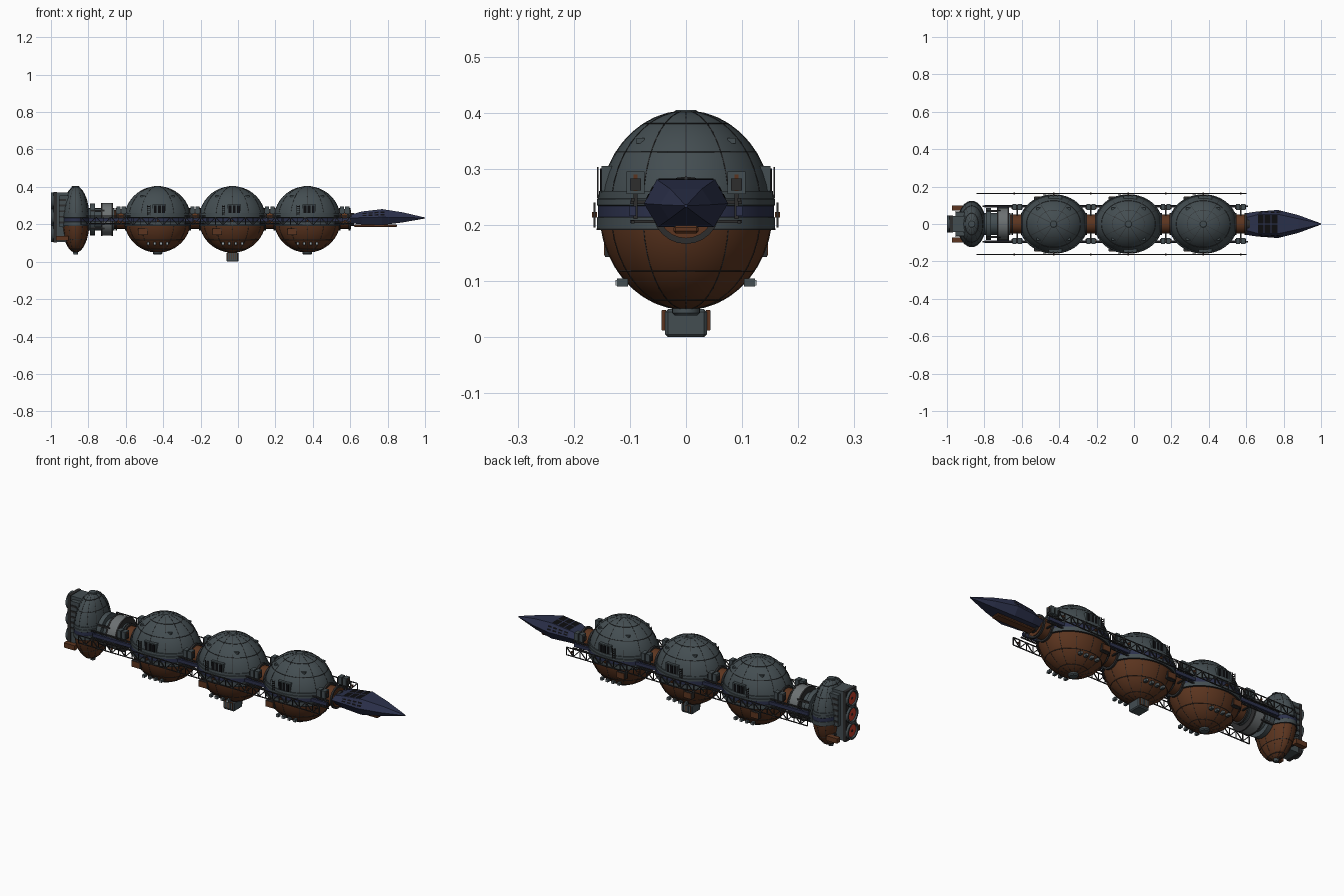
import bpy, bmesh, math
from mathutils import Vector, Matrix

if "Cube" in bpy.data.objects:
    bpy.data.objects.remove(bpy.data.objects["Cube"])

def material(name, *rgb):
    m = bpy.data.materials.new(name)
    m.diffuse_color = (*rgb, 1)
    m.use_nodes = True
    m.node_tree.nodes["Principled BSDF"].inputs["Base Color"].default_value = m.diffuse_color
    return m

GREY = material("slate grey", 0.057, 0.075, 0.083)
RUST = material("rust brown", 0.108, 0.036, 0.014)
BLUE = material("navy blue", 0.025, 0.031, 0.072)
DARK = material("dark iron", 0.026, 0.026, 0.027)
BLACK = material("black glass", 0.004, 0.004, 0.005)
PALE = material("pale steel", 0.15, 0.165, 0.17)
GLOW = material("engine red", 0.55, 0.05, 0.025)
LAMP = material("lamp glass", 0.32, 0.36, 0.38)
MID = 0.226
BALLS = (-0.43, -0.03, 0.37)
RX, RY, RZ = 0.178, 0.154, 0.177

def finish(name, bm, mats, smooth=False):
    bmesh.ops.recalc_face_normals(bm, faces=bm.faces)
    me = bpy.data.meshes.new(name)
    bm.to_mesh(me)
    bm.free()
    for m in mats:
        me.materials.append(m)
    ob = bpy.data.objects.new(name, me)
    bpy.context.collection.objects.link(ob)
    if smooth:
        bpy.ops.object.select_all(action='DESELECT')
        ob.select_set(True)
        bpy.context.view_layer.objects.active = ob
        bpy.ops.object.shade_smooth_by_angle(angle=math.radians(35))
    return ob

def boxes(name, mat, items, mirror=True):
    """Boxes from (x, y, z, sx, sy, sz), mirrored across y."""
    bm = bmesh.new()
    for x, y, z, sx, sy, sz in items:
        for s in ((1, -1) if mirror else (1,)):
            bmesh.ops.create_cube(bm, size=1, matrix=Matrix.Translation((x, y * s, z)) @ Matrix.Diagonal((sx, sy, sz, 1)))
    return finish(name, bm, [mat])

def struts(name, mat, segs, w):
    """Square bars between pairs of points."""
    bm = bmesh.new()
    for a, b in segs:
        a, b = Vector(a), Vector(b)
        d = b - a
        rot = d.to_track_quat('Z', 'Y').to_matrix().to_4x4()
        bmesh.ops.create_cube(bm, size=1, matrix=Matrix.Translation((a + b) / 2) @ rot @ Matrix.Diagonal((w, w, d.length, 1)))
    return finish(name, bm, [mat])

def lathe(name, profile, mats, loc, scale=(1, 1), axis='Z', n=32, rule=lambda h: 0):
    """Spin (radius, height) points; rule(height) picks the material."""
    bm = bmesh.new()
    rings = []
    for r, h in profile:
        ring = []
        for i in range(n):
            a = 2 * math.pi * i / n
            u, v = r * scale[0] * math.cos(a), r * scale[1] * math.sin(a)
            p = Vector((u, v, h)) if axis == 'Z' else Vector((h, u, v))
            ring.append(bm.verts.new(p + Vector(loc)))
        rings.append(ring)
    for k in range(len(rings) - 1):
        for i in range(n):
            j = (i + 1) % n
            f = bm.faces.new((rings[k][i], rings[k][j], rings[k + 1][j], rings[k + 1][i]))
            f.material_index = rule((profile[k][1] + profile[k + 1][1]) / 2)
    bm.faces.new(rings[0]).material_index = rule(profile[0][1])
    bm.faces.new(rings[-1]).material_index = rule(profile[-1][1])
    return finish(name, bm, mats, True)

def tube(name, mat, x0, x1, r, z=MID, y=0, n=24):
    return lathe(name, [(r, x0), (r, x1)], [mat], (0, y, z), axis='X', n=n)

def hull(name, cx, rx, ry):
    """Two-tone ellipsoid with a stepped belt and panel seams."""
    split = math.asin(-0.030 / RZ)
    lat = [-math.pi / 2 + 0.03 + (split + math.pi / 2 - 0.03) * i / 10 for i in range(11)]
    lat += [split + (math.pi / 2 - 0.03 - split) * i / 12 for i in range(1, 13)]
    lathe(name, [(math.cos(t), RZ * math.sin(t)) for t in lat], [RUST, GREY], (cx, 0, MID),
          (rx, ry), n=48, rule=lambda h: int(h > -0.03))
    belt = [(0.97, -0.034), (1.03, -0.034), (1.03, -0.013), (1.018, -0.012), (1.018, 0.008),
            (1.03, 0.009), (1.03, 0.020), (1.012, 0.021), (1.008, 0.034), (0.95, 0.034)]
    lathe(name + "_belt", belt, [GREY, BLUE], (cx, 0, MID), (rx, ry), n=48,
          rule=lambda h: int(-0.0123 < h < 0.0083))
    def pt(t, a):
        return (cx + rx * math.cos(t) * math.cos(a), ry * math.cos(t) * math.sin(a), MID + RZ * math.sin(t))
    seams = []
    for m in range(12):
        a = m * math.pi / 6
        seams += [(pt(-1.5 + 0.15 * i, a), pt(-1.35 + 0.15 * i, a)) for i in range(20)]
    for z in (-0.108, 0.104, 0.155, -0.16):
        t = math.asin(z / RZ)
        seams += [(pt(t, i * math.pi / 24), pt(t, (i + 1) * math.pi / 24)) for i in range(48)]
    struts(name + "_seams", DARK, seams, 0.0018)
    rim = [(1.033 * k, z) for k, z in ((0.99, -0.0355), (1, -0.0355), (1, -0.0325), (0.99, -0.0325))]
    lathe(name + "_belt_edge", rim, [DARK], (cx, 0, MID), (rx, ry), n=48)
    lathe(name + "_top_hatch", [(0.021, 0.395), (0.021, 0.402), (0.017, 0.405)], [GREY], (cx, 0, 0), n=20)

# Cargo spheres with their fittings
for i, cx in enumerate(BALLS):
    hull(f"cargo_sphere_{i + 1}", cx, RX, RY)
    boxes("window_housing", GREY, [(cx + 0.01, 0.141, 0.28, 0.072, 0.02, 0.05)])
    boxes("window_panes", BLACK, [(cx - 0.012 + 0.022 * k, 0.151, 0.28, 0.015, 0.005, 0.04) for k in range(3)])
    boxes("side_ladder_rails", DARK, [(cx + dx, 0.157, 0.275, 0.003, 0.003, 0.056) for dx in (-0.04, -0.055)])
    boxes("side_ladder_rungs", DARK, [(cx - 0.0475, 0.157, 0.255 + 0.01 * k, 0.015, 0.003, 0.003) for k in range(5)])
    boxes("cargo_door", RUST, [(cx - 0.08, 0.135, 0.16, 0.045, 0.022, 0.03)])
    boxes("cargo_door_frame", DARK, [(cx - 0.08, 0.133, 0.16, 0.05, 0.022, 0.035)])
    boxes("lamp_bodies", GREY, [(cx - 0.05 + 0.034 * k, 0.113, 0.097, 0.014, 0.02, 0.014) for k in range(4)])
    boxes("lamp_lenses", LAMP, [(cx - 0.05 + 0.034 * k, 0.124, 0.097, 0.01, 0.004, 0.01) for k in range(4)])
    boxes("dome_vents", GREY, [(cx + dx, 0.081, 0.35, 0.022, 0.014, 0.01) for dx in (-0.08, 0.08)])
    if cx != BALLS[1]:
        lathe("bottom_port", [(0.02, 0.038), (0.025, 0.043), (0.025, 0.06)], [GREY], (cx, 0, 0), n=20)

# Belly module under the middle sphere
boxes("belly_module", GREY, [(-0.03, 0, 0.025, 0.065, 0.074, 0.05)], False).modifiers.new("bevel", 'BEVEL').width = 0.005
boxes("belly_side_plates", RUST, [(-0.03, 0.039, 0.03, 0.052, 0.007, 0.036)])
boxes("belly_ribs", GREY, [(-0.05 + 0.01 * k, 0.042, 0.03, 0.007, 0.003, 0.034) for k in range(5)])

# Spine and joints between the spheres
tube("spine_tube", DARK, -0.85, 0.62, 0.035)
for gx in (-0.625, -0.23, 0.17, 0.57):
    tube("joint_collar", RUST, gx - 0.035, gx + 0.035, 0.05)
    for dx in (-0.026, 0.026):
        tube("joint_ring", DARK, gx + dx - 0.005, gx + dx + 0.005, 0.06)
    boxes("joint_pods", GREY, [(gx + dx, 0.09, 0.275, 0.022, 0.032, 0.04) for dx in (-0.014, 0.014)])
    boxes("joint_pod_core", DARK, [(gx, 0.09, 0.272, 0.06, 0.02, 0.022)])
    boxes("joint_pod_posts", DARK, [(gx + dx, 0.09, 0.24, 0.006, 0.008, 0.06) for dx in (-0.017, 0.017)])
    boxes("pod_dots", RUST, [(gx + 0.025, 0.09, z, 0.004, 0.008, 0.008) for z in (0.264, 0.286)])
    boxes("joint_crossbars", DARK, [(gx, 0, z, 0.008, 0.2, 0.006) for z in (0.206, 0.24)], False)
boxes("inner_rails", DARK, [(-0.1, 0.095, z, 1.42, 0.006, 0.006) for z in (0.205, 0.245)])
boxes("inner_beams", BLUE, [(-0.1, 0.095, 0.225, 1.4, 0.012, 0.018)])

# Outer lattice rails with rust brackets
segs = []
for y in (-0.163, 0.163):
    segs += [((-0.84, y, z), (0.6, y, z)) for z in (0.197, 0.238)]
    for k in range(36):
        x = -0.84 + 0.04 * k
        za, zb = (0.197, 0.238) if k % 2 else (0.238, 0.197)
        segs += [((x, y, za), (x + 0.04, y, zb)), ((x, y, 0.197), (x, y, 0.238))]
    segs.append(((0.6, y, 0.197), (0.6, y, 0.238)))
struts("lattice_rails", DARK, segs, 0.0042)
boxes("lattice_brackets", RUST, [(x, 0.163, 0.218, 0.008, 0.009, 0.009) for x in (-0.64, -0.43, -0.23, -0.03, 0.17, 0.37, 0.57)])

# Rear coupling
tube("coupling_drum", PALE, -0.725, -0.67, 0.087, n=32)
tube("coupling_neck", GREY, -0.80, -0.66, 0.06)
tube("coupling_flange", GREY, -0.79, -0.765, 0.085, n=32)
for x in (-0.728, -0.672):
    tube("coupling_band", DARK, x - 0.004, x + 0.004, 0.089, n=32)
boxes("coupling_rods", DARK, [(-0.75, 0.07, z, 0.07, 0.01, 0.01) for z in (0.18, 0.272)])

# Engine hull, block and stacked nozzles
hull("engine_hull", -0.868, 0.074, 0.12)
lathe("engine_bottom_port", [(0.012, 0.038), (0.015, 0.06)], [GREY], (-0.868, 0, 0), n=16)
boxes("engine_block", GREY, [(-0.935, 0, 0.238, 0.07, 0.085, 0.265)], False)
boxes("engine_back_plate", DARK, [(-0.978, 0, 0.238, 0.018, 0.09, 0.27)], False)
boxes("engine_cheeks", GREY, [(-0.93, 0.05, 0.27, 0.05, 0.03, 0.17)])
boxes("engine_block_slots", DARK, [(-0.938, 0.066, 0.21 + 0.03 * k, 0.036, 0.004, 0.01) for k in range(5)])
boxes("engine_side_tanks", RUST, [(-0.94, 0.086, 0.125, 0.065, 0.026, 0.026)])
boxes("engine_tank_arms", DARK, [(-0.92, 0.06, 0.13, 0.02, 0.03, 0.012)])
for z in (0.15, 0.238, 0.326):
    lathe("nozzle", [(0.036, -0.95), (0.044, -0.975), (0.045, -1.0), (0.036, -1.0), (0.032, -0.988)],
          [GREY], (0, 0, z), axis='X', n=28)
    tube("nozzle_glow", GLOW, -0.993, -0.985, 0.033, z)
    tube("nozzle_hub", DARK, -0.996, -0.99, 0.006, z, n=12)

# Pointed command nose: x, top width, top z, side width, side z, base width, base z
SECTIONS = [(0.60, .034, .25, .058, .232, .034, .206), (0.66, .05, .268, .067, .236, .045, .2),
            (0.77, .052, .281, .075, .238, .05, .196), (0.88, .028, .264, .047, .236, .03, .21),
            (1.0, .002, .236, .003, .234, .002, .231)]
bm = bmesh.new()
rings = [[bm.verts.new(p) for p in ((x, -tw, tz), (x, tw, tz), (x, mw, mz), (x, bw, bz), (x, -bw, bz), (x, -mw, mz))]
         for x, tw, tz, mw, mz, bw, bz in SECTIONS]
for a, b in zip(rings, rings[1:]):
    for i in range(6):
        j = (i + 1) % 6
        bm.faces.new((a[i], a[j], b[j], b[i]))
bm.faces.new(rings[0])
bm.faces.new(rings[-1])
finish("command_nose", bm, [BLUE])

def nose_at(x):
    for a, b in zip(SECTIONS, SECTIONS[1:]):
        if x <= b[0]:
            t = (x - a[0]) / (b[0] - a[0])
            return [p + (q - p) * t for p, q in zip(a, b)]

# Nose windows: roof grid and side slits
bm = bmesh.new()
for k in range(3):
    for s in (-1, 1):
        q = []
        for x, w in ((0, .05), (0, .95), (1, .95), (1, .05)):
            n = nose_at(0.662 + 0.037 * k + 0.031 * x)
            q.append(bm.verts.new((n[0], s * n[1] * w, n[2] + 0.0015)))
        bm.faces.new(q)
for k in range(4):
    for t0 in (0.3, 0.62):
        for s in (-1, 1):
            q = []
            for dx, dt in ((0, 0), (0.022, 0), (0.022, 0.18), (0, 0.18)):
                n = nose_at(0.665 + 0.032 * k + dx)
                t = t0 + dt
                q.append(bm.verts.new((n[0], s * (n[1] + (n[3] - n[1]) * t + 0.0015), n[2] + (n[4] - n[2]) * t + 0.001)))
            bm.faces.new(q)
finish("nose_windows", bm, [BLACK])
boxes("nose_keel", RUST, [(0.735, 0, 0.192, 0.23, 0.045, 0.014)], False).modifiers.new("bevel", 'BEVEL').width = 0.004
